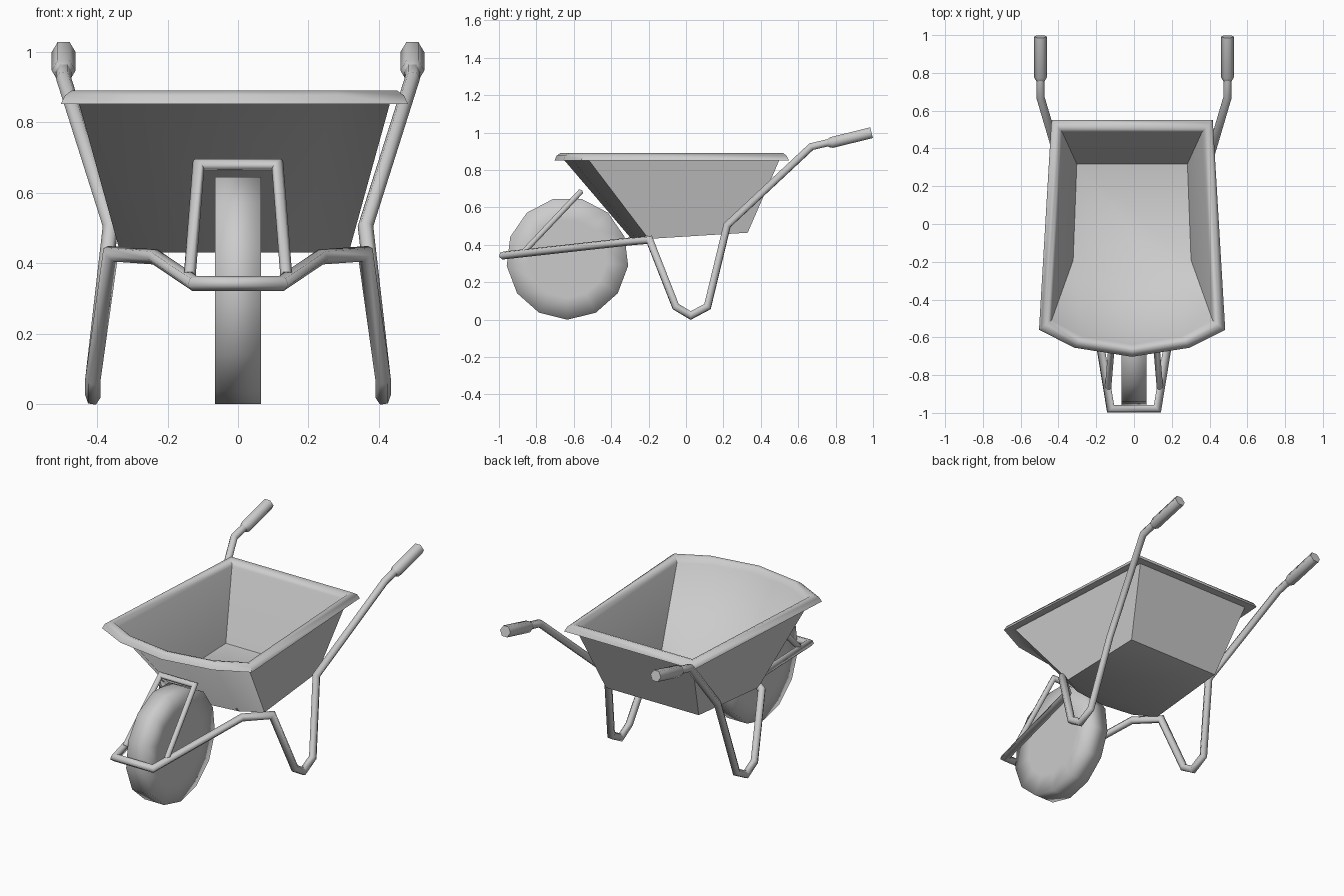
import bpy, bmesh, math
from mathutils import Vector

if "Cube" in bpy.data.objects:
    bpy.data.objects.remove(bpy.data.objects["Cube"])


def finish(name, bm, angle=50):
    bmesh.ops.recalc_face_normals(bm, faces=bm.faces)
    me = bpy.data.meshes.new(name)
    bm.to_mesh(me)
    bm.free()
    ob = bpy.data.objects.new(name, me)
    bpy.context.collection.objects.link(ob)
    bpy.ops.object.select_all(action='DESELECT')
    ob.select_set(True)
    bpy.context.view_layer.objects.active = ob
    bpy.ops.object.shade_smooth_by_angle(angle=math.radians(angle))
    return ob


def loft(bm, rings):
    """Bridge closed rings of points and cap both ends."""
    loops = [[bm.verts.new(p) for p in r] for r in rings]
    n = len(loops[0])
    for a, b in zip(loops, loops[1:]):
        for i in range(n):
            j = (i + 1) % n
            bm.faces.new((a[i], a[j], b[j], b[i]))
    bm.faces.new(loops[0])
    bm.faces.new(loops[-1])


def tube(name, path, radius, sides=6):
    """Sweep a regular section along a path with mitred corners."""
    pts = [Vector(p) for p in path]
    dirs = [(b - a).normalized() for a, b in zip(pts, pts[1:])]
    d = dirs[0]
    u = (Vector((1, 0, 0)) - d * d.x).normalized()
    v = d.cross(u)
    ring = []
    for i in range(sides):
        t = 2 * math.pi * i / sides
        ring.append(pts[0] + radius * (u * math.cos(t) + v * math.sin(t)))
    rings = [ring]
    for i, d in enumerate(dirs):
        n = d + dirs[min(i + 1, len(dirs) - 1)]
        ring = [p + d * ((pts[i + 1] - p).dot(n) / d.dot(n)) for p in ring]
        rings.append(ring)
    bm = bmesh.new()
    loft(bm, rings)
    return finish(name, bm, 65)


def mirrored(half):
    return half + [(-x, y, z) for x, y, z in reversed(half)]


# Frame: one bent tube from handle to leg, around the wheel and back
tube("frame", mirrored([
    (0.495, 0.80, 0.955), (0.495, 0.755, 0.945), (0.495, 0.67, 0.925),
    (0.362, 0.22, 0.505), (0.412, 0.115, 0.07), (0.412, 0.025, 0.022),
    (0.412, -0.055, 0.07), (0.362, -0.195, 0.427), (0.235, -0.30, 0.418),
    (0.124, -0.978, 0.343)]), 0.022)

# Wheel guard
tube("wheel_guard", mirrored([(0.137, -0.865, 0.365), (0.112, -0.567, 0.68)]), 0.017)

# Hand grips: hexagonal sleeves, tapered at the front
for side, label in ((1, "right"), (-1, "left")):
    axis = Vector((0, 0.225, 0.055)).normalized()
    up = Vector((1, 0, 0)).cross(axis)
    start = Vector((side * 0.495, 0.757, 0.942))
    rings = []
    for dist, r in ((0, 0.023), (0.022, 0.034), (0.242, 0.034)):
        rings.append([start + axis * dist
                      + Vector((r * math.cos(k * math.pi / 3), 0, 0))
                      + up * r * math.sin(k * math.pi / 3) for k in range(6)])
    bm = bmesh.new()
    loft(bm, rings)
    finish(label + "_grip", bm, 65)

# Wheel: 13-sided tyre with a flat hub disc on each side
bm = bmesh.new()
rings = []
for x, r in ((-0.065, 0.21), (-0.065, 0.327), (0.065, 0.327), (0.065, 0.21)):
    rings.append([(x, -0.634 + r * math.sin(2 * math.pi * k / 13),
                   0.327 - r * math.cos(2 * math.pi * k / 13)) for k in range(13)])
loft(bm, rings)
wheel = finish("wheel", bm, 100)
for poly in wheel.data.polygons:
    poly.use_smooth = len(poly.vertices) == 4

# Tub: loft from outer floor, over the rolled rim, down to the inner floor
RIM = [(0.427, 0.55), (0.493, -0.56), (0.305, -0.655), (0, -0.703)]
FLOOR = [(0.305, 0.33, 0.465), (0.325, -0.20, 0.432),
         (0.20, -0.265, 0.43), (0, -0.29, 0.43)]
CX = -0.01


def both_sides(half):
    pts = half + [(-p[0],) + tuple(p[1:]) for p in reversed(half[:-1])]
    return [(p[0] + CX, p[1], p[2]) for p in pts]


def rim_ring(inset, z):
    sx, sy = 1 - inset / 0.48, 1 - inset / 0.625
    return both_sides([(x * sx, -0.077 + (y + 0.077) * sy, z) for x, y in RIM])


floor_in = [(x * 0.96, 0.02 + (y - 0.02) * 0.96, z + 0.015) for x, y, z in FLOOR]
bm = bmesh.new()
loft(bm, [both_sides(FLOOR), rim_ring(0.05, 0.855), rim_ring(0.0, 0.852),
          rim_ring(0.012, 0.877), rim_ring(0.03, 0.89), rim_ring(0.05, 0.884),
          rim_ring(0.065, 0.855), both_sides(floor_in)])
finish("tub", bm, 55)
